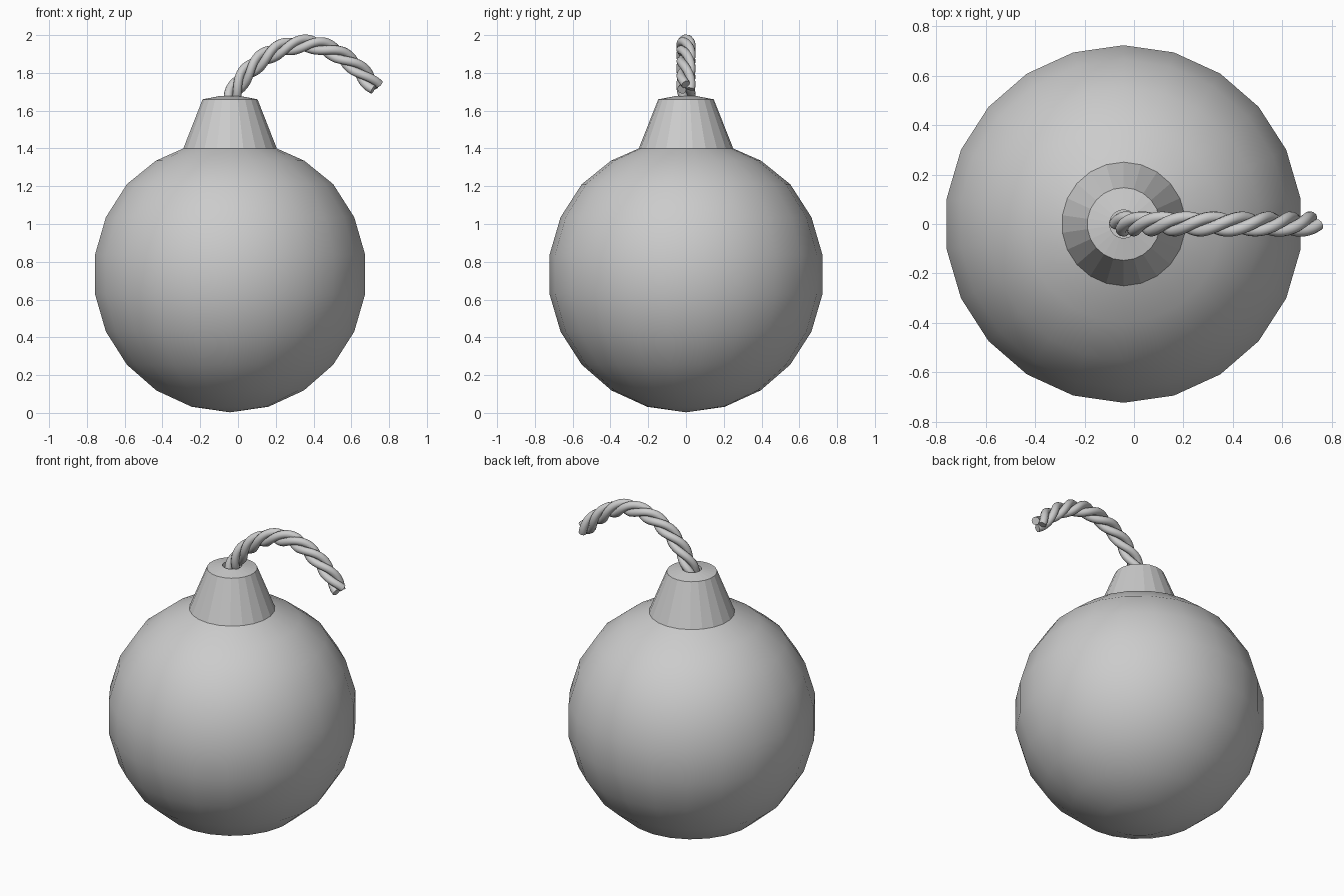
import bpy, math
from mathutils import Vector

if "Cube" in bpy.data.objects:
    bpy.data.objects.remove(bpy.data.objects["Cube"])

CX = -0.042          # axis of the round body
SEG = 22             # sides of body and neck


def lathe(name, profile, smooth):
    """Revolve (radius, z) points about the body axis; radius 0 makes a pole."""
    verts, rings, faces = [], [], []
    for r, z in profile:
        n = 1 if r == 0 else SEG
        rings.append([len(verts) + i for i in range(n)])
        for i in range(n):
            a = math.pi / 2 + 2 * math.pi * i / SEG
            verts.append((CX + r * math.cos(a), r * math.sin(a), z))
    for a, b in zip(rings, rings[1:]):
        for i in range(SEG):
            j = (i + 1) % SEG
            quad = [a[i % len(a)], a[j % len(a)], b[j % len(b)], b[i % len(b)]]
            faces.append(list(dict.fromkeys(quad)))
    me = bpy.data.meshes.new(name)
    me.from_pydata(verts, [], faces)
    me.polygons.foreach_set("use_smooth", [smooth] * len(faces))
    ob = bpy.data.objects.new(name, me)
    bpy.context.collection.objects.link(ob)
    return ob


# Round body: sphere rings up to the neck
R, CZ = 0.73, 0.733
body = [(0, CZ - R)]
for k in range(1, 9):
    lat = -math.pi / 2 + math.pi * k / 11
    lat -= math.pi / 22 - math.pi / 22
    body.append((R * math.cos(lat), CZ + R * math.sin(lat)))
body += [(0.397, 1.335), (0.25, 1.40)]
body = [p for i, p in enumerate(body) if i < 9] + body[-2:]
lathe("round_body", body, True)

# Tapered neck with a small fuse hole
lathe("neck", [(0.25, 1.40), (0.147, 1.66), (0.057, 1.677),
               (0.057, 1.60), (0, 1.60)], False)

# Fuse: three strands twisted around a bent path
PATH = [(-0.05, 1.60), (-0.025, 1.69), (0.035, 1.785), (0.12, 1.867),
        (0.22, 1.925), (0.33, 1.951), (0.43, 1.944), (0.54, 1.895),
        (0.64, 1.818), (0.727, 1.722)]
pts = [Vector((x, 0, z)) for x, z in PATH]
pts = [2 * pts[0] - pts[1]] + pts + [2 * pts[-1] - pts[-2]]
path = []
for a, b, c, d in zip(pts, pts[1:], pts[2:], pts[3:]):
    for s in range(12):
        t = s / 12
        path.append(0.5 * (2 * b + (c - a) * t + (2 * a - 5 * b + 4 * c - d) * t * t
                           + (3 * b - a - 3 * c + d) * t ** 3))
path.append(pts[-2])

PITCH, OFFSET, THICK = 0.345, 0.027, 0.024
side = Vector((0, 1, 0))
for n in range(3):
    cu = bpy.data.curves.new(f"fuse_strand_{n + 1}", "CURVE")
    cu.dimensions = "3D"
    cu.bevel_depth = THICK
    cu.bevel_resolution = 3
    cu.use_fill_caps = True
    sp = cu.splines.new("POLY")
    sp.points.add(len(path) - 1)
    length = 0
    for i, p in enumerate(path):
        if i:
            length += (p - path[i - 1]).length
        tan = (path[min(i + 1, len(path) - 1)] - path[max(i - 1, 0)]).normalized()
        up = tan.cross(side)
        ang = 2 * math.pi * (n / 3 + length / PITCH)
        q = p + OFFSET * (math.cos(ang) * up + math.sin(ang) * side)
        sp.points[i].co = (*q, 1)
    sp.use_smooth = True
    ob = bpy.data.objects.new(cu.name, cu)
    bpy.context.collection.objects.link(ob)
    bpy.ops.object.select_all(action="DESELECT")
    ob.select_set(True)
    bpy.context.view_layer.objects.active = ob
    bpy.ops.object.convert(target="MESH")
    bpy.ops.object.shade_smooth_by_angle(angle=math.radians(50))
